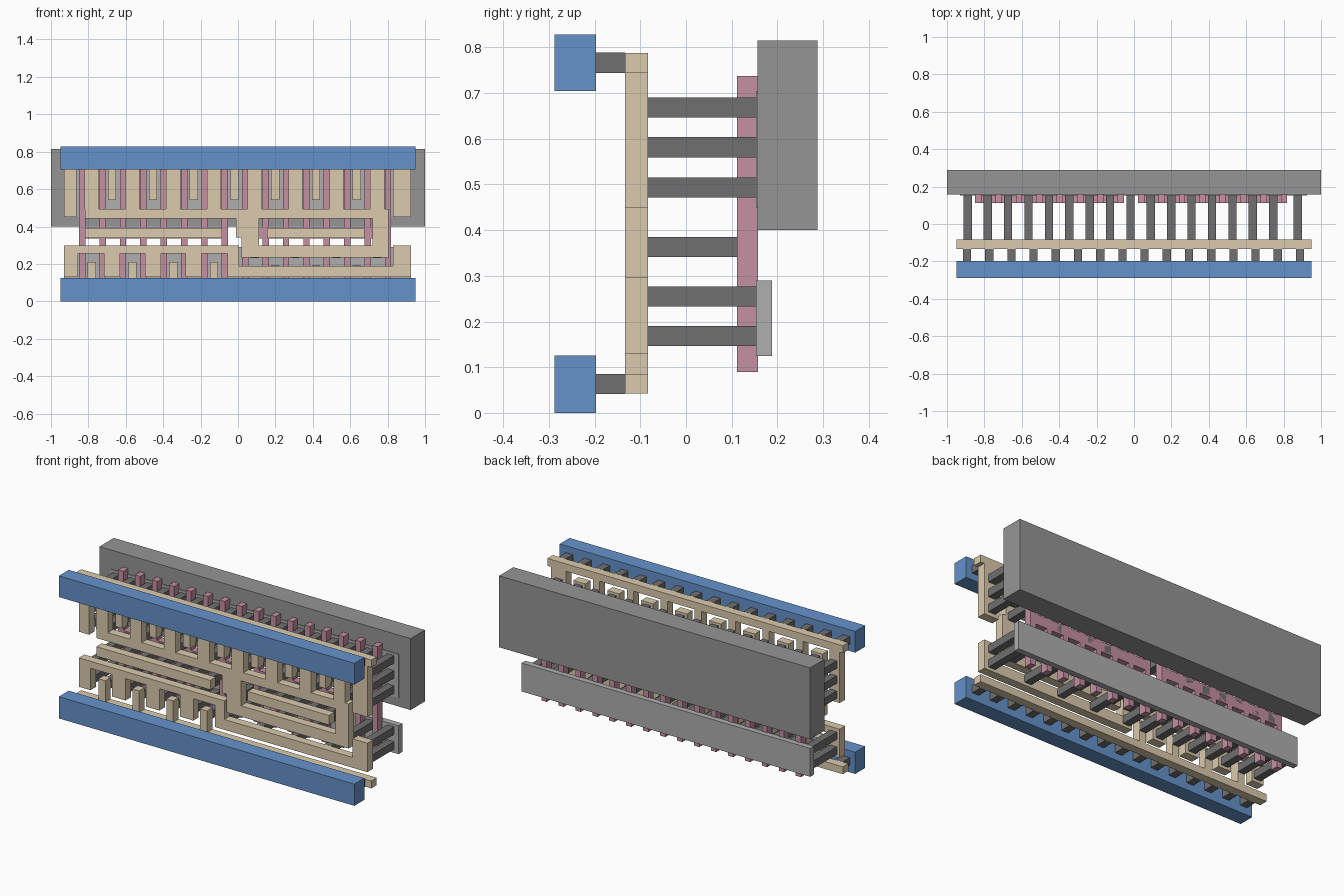
import bpy, bmesh

if "Cube" in bpy.data.objects:
    bpy.data.objects.remove(bpy.data.objects["Cube"])

def material(name, rgb):
    m = bpy.data.materials.new(name)
    m.diffuse_color = (*rgb, 1)
    m.use_nodes = True
    m.node_tree.nodes["Principled BSDF"].inputs["Base Color"].default_value = m.diffuse_color
    return m

BLUE = material("rail_blue", (0.13, 0.29, 0.60))
TAN = material("metal_tan", (0.72, 0.60, 0.42))
PINK = material("gate_pink", (0.56, 0.28, 0.36))
DARK = material("contact_dark", (0.16, 0.16, 0.16))
MID = material("well_grey", (0.30, 0.30, 0.30))
LIGHT = material("diffusion_grey", (0.43, 0.43, 0.43))

def finish(bm, name, mat):
    bmesh.ops.recalc_face_normals(bm, faces=bm.faces)
    me = bpy.data.meshes.new(name)
    bm.to_mesh(me)
    bm.free()
    me.materials.append(mat)
    bpy.context.collection.objects.link(bpy.data.objects.new(name, me))

def plate(name, rects, y0, y1, mat):
    """Union of (x0, x1, z0, z1) rectangles, extruded from y0 to y1."""
    xs = sorted({round(v, 4) for r in rects for v in r[:2]})
    zs = sorted({round(v, 4) for r in rects for v in r[2:]})
    bm, verts = bmesh.new(), {}

    def vert(x, z):
        if (x, z) not in verts:
            verts[x, z] = bm.verts.new((x, y0, z))
        return verts[x, z]

    for xa, xb in zip(xs, xs[1:]):
        for za, zb in zip(zs, zs[1:]):
            cx, cz = (xa + xb) / 2, (za + zb) / 2
            if any(r[0] < cx < r[1] and r[2] < cz < r[3] for r in rects):
                bm.faces.new((vert(xa, za), vert(xb, za), vert(xb, zb), vert(xa, zb)))
    ext = bmesh.ops.extrude_face_region(bm, geom=bm.faces[:])["geom"]
    bmesh.ops.translate(bm, vec=(0, y1 - y0, 0),
                        verts=[g for g in ext if isinstance(g, bmesh.types.BMVert)])
    bmesh.ops.recalc_face_normals(bm, faces=bm.faces)
    bmesh.ops.dissolve_limit(bm, angle_limit=0.01, verts=bm.verts, edges=bm.edges)
    finish(bm, name, mat)

def pegs(name, centres, y0, y1, w=0.044):
    h = w / 2
    plate_rects = [(x - h, x + h, z - h, z + h) for x, z in centres]
    bm = bmesh.new()
    for x0, x1, z0, z1 in plate_rects:
        r = bmesh.ops.create_cube(bm, size=1)["verts"]
        for v in r:
            v.co = (x0 if v.co.x < 0 else x1, y0 if v.co.y < 0 else y1, z0 if v.co.z < 0 else z1)
    finish(bm, name, DARK)

# 17 contact columns between and outside the 16 gates
col = [-0.891 + 0.109 * i for i in range(16)] + [0.875]
col[0] = -0.889

def strip(i, w, z0, z1):
    return (col[i] - w / 2, col[i] + w / 2, z0, z1)

# Power rails
plate("lower_power_rail", [(-0.95, 0.95, 0, 0.126)], -0.288, -0.197, BLUE)
plate("upper_power_rail", [(-0.95, 0.95, 0.705, 0.828)], -0.288, -0.197, BLUE)

# Well and diffusion slabs
plate("well_slab", [(-1, 1, 0.40, 0.815)], 0.157, 0.288, MID)
plate("upper_diffusion", [(-0.93, 0.925, 0.45, 0.705)], 0.153, 0.188, LIGHT)
plate("lower_diffusion", [(-0.93, 0.925, 0.125, 0.29)], 0.153, 0.188, LIGHT)

# Gate fingers joined by a cross strip in two groups of eight
for name, first in (("left_gates", 0), ("right_gates", 8)):
    gx = [-0.833 + 0.109 * i for i in range(first, first + 8)]
    plate(name, [(x - 0.017, x + 0.017, 0.09, 0.737) for x in gx]
          + [(gx[0], gx[-1], 0.335, 0.394)], 0.112, 0.158, PINK)

# Metal layer
Y0, Y1 = -0.133, -0.083
plate("upper_supply_comb",
      [(-0.95, 0.95, 0.745, 0.788), (-0.93, -0.864, 0.45, 0.745), (0.83, 0.925, 0.45, 0.745)]
      + [strip(i, 0.044, 0.543, 0.745) for i in range(2, 16, 2)], Y0, Y1, TAN)
plate("lower_supply_comb",
      [(-0.95, 0.95, 0.042, 0.085)]
      + [strip(i, 0.044, 0.085, 0.21) for i in (1, 3, 5, 7)], Y0, Y1, TAN)
plate("output_comb",
      [(-0.818, 0.805, 0.443, 0.494), (0.72, 0.805, 0.235, 0.494),
       (-0.01, 0.113, 0.342, 0.443), (0.02, 0.113, 0.235, 0.342), (0.02, 0.805, 0.235, 0.298)]
      + [strip(i, 0.076, 0.494, 0.705) for i in range(1, 16, 2)], Y0, Y1, TAN)
plate("middle_link",
      [(-0.93, 0.005, 0.257, 0.298), (-0.93, -0.855, 0.13, 0.298), (-0.055, 0.005, 0.13, 0.298),
       (0.005, 0.925, 0.13, 0.19), (0.83, 0.925, 0.13, 0.298)]
      + [strip(i, 0.085, 0.13, 0.257) for i in (2, 4, 6)], Y0, Y1, TAN)
plate("left_input_bar", [(-0.818, -0.085, 0.338, 0.393)], Y0, Y1, TAN)
plate("right_input_bar", [(0.155, 0.677, 0.338, 0.393)], Y0, Y1, TAN)

# Contacts from the metal down to the diffusion and gates
upper = [(col[i], z) for i in range(17) for z in (0.4935, 0.5815, 0.6685)
         if z > 0.5 or i % 2 or i in (0, 16)]
lower = []
for i in range(17):
    if i % 2 == 0 or i < 8:
        lower.append((col[i], 0.1685))
    if (i % 2 == 0 and i < 9) or (i > 8 and i % 2) or i == 16:
        lower.append((col[i], 0.2545))
pegs("upper_contacts", upper, Y1, 0.154)
pegs("lower_contacts", lower, Y1, 0.154)
pegs("gate_contacts", [(col[i], 0.3635) for i in (*range(1, 8), *range(10, 15))], Y1, 0.158)

# Vias from the rails to the metal
for name, z in (("lower_vias", 0.0635), ("upper_vias", 0.7665)):
    pegs(name, [(-0.893 + 0.1187 * i, z) for i in range(16)], -0.197, Y0)
